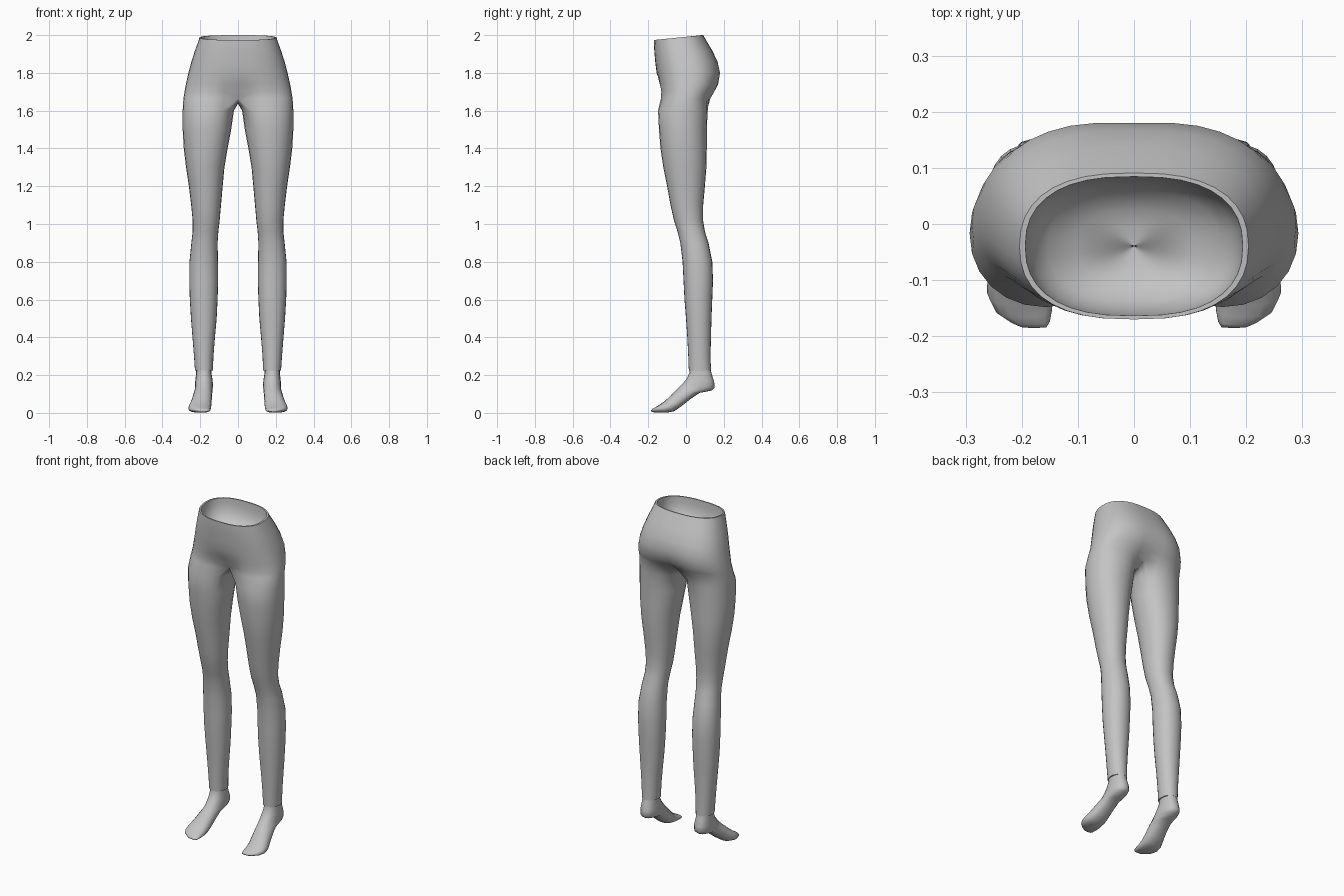
import bpy, bmesh, math

if "Cube" in bpy.data.objects:
    bpy.data.objects.remove(bpy.data.objects["Cube"])

N = 24          # sides of a leg ring
HALF = 19       # ring points shared with half of the pelvis (front centre to back centre)

fabric = bpy.data.materials.new("soft_grey")
fabric.diffuse_color = (0.55, 0.55, 0.55, 1)
fabric.use_nodes = True
fabric.node_tree.nodes["Principled BSDF"].inputs["Base Color"].default_value = fabric.diffuse_color


def spow(v, e):
    return math.copysign(abs(v) ** e, v)


def loft(bm, a, b, closed):
    n = len(a)
    for i in range(n if closed else n - 1):
        j = (i + 1) % n
        bm.faces.new((a[i], a[j], b[j], b[i]))


def finish(bm, name, angle):
    """Weld, smooth and mirror one side into a full part."""
    bmesh.ops.remove_doubles(bm, verts=bm.verts, dist=0.0003)
    bmesh.ops.recalc_face_normals(bm, faces=bm.faces)
    mesh = bpy.data.meshes.new(name)
    bm.to_mesh(mesh)
    bm.free()
    mesh.materials.append(fabric)
    ob = bpy.data.objects.new(name, mesh)
    bpy.context.collection.objects.link(ob)
    bpy.ops.object.select_all(action='DESELECT')
    ob.select_set(True)
    bpy.context.view_layer.objects.active = ob
    bpy.ops.object.shade_smooth_by_angle(angle=math.radians(angle))
    m = ob.modifiers.new("mirror", 'MIRROR')
    m.use_clip = True
    m.merge_threshold = 0.0005
    return ob


# Leg sections: z, inner x, outer x, front y, back y
LEG = [
    (1.60, .022, .293, -.148, .115), (1.50, .036, .293, -.143, .110),
    (1.40, .055, .287, -.135, .110), (1.30, .072, .275, -.120, .108),
    (1.20, .081, .260, -.100, .100), (1.10, .090, .248, -.082, .091),
    (1.02, .097, .240, -.064, .090), (0.96, .104, .240, -.045, .100),
    (0.90, .108, .247, -.030, .119), (0.80, .106, .257, -.018, .139),
    (0.70, .105, .258, -.013, .143), (0.60, .108, .255, -.008, .139),
    (0.50, .113, .249, .000, .135), (0.40, .122, .241, .007, .132),
    (0.30, .130, .233, .012, .130), (0.225, .133, .228, .015, .132),
    (0.225, .139, .222, .021, .126),     # turned-in hem
]

# Pelvis sections: z, half width, front y, back y, front dip, back dip, forward tilt
PELVIS = [
    (1.665, .289, -.142, .138, .055, .045, 0),
    (1.70, .283, -.140, .158, .036, .022, 0),
    (1.74, .276, -.146, .176, .014, .010, 0),
    (1.80, .263, -.155, .184, 0, .004, .004),
    (1.86, .248, -.162, .167, 0, 0, .010),
    (1.92, .230, -.167, .138, 0, 0, .016),
    (1.97, .213, -.170, .108, 0, 0, .022),
    (2.00, .204, -.170, .091, 0, 0, .026),
]


def pelvis_row(bm, z, hw, yf, yb, dipf, dipb, tilt):
    cy, ry, row = (yf + yb) / 2, (yb - yf) / 2, []
    for i in range(HALF):
        t = -math.pi / 2 + math.pi * i / (HALF - 1)
        x = 0 if i in (0, HALF - 1) else hw * spow(math.cos(t), .78)
        s = spow(math.sin(t), .85)
        dip = math.exp(-(x / .07) ** 2) * (dipf if s < 0 else -dipb)
        row.append(bm.verts.new((x, cy + ry * s + dip, z - tilt * (1 - s) / 2)))
    return row


# Leggings: pelvis, crotch bridge, leg and hem
bm = bmesh.new()
rows = [pelvis_row(bm, *p) for p in PELVIS]
for a, b in zip(rows, rows[1:]):
    loft(bm, a, b, False)

front, back = rows[0][0].co, rows[0][-1].co
crotch = []
for k in range(1, N - HALF + 1):
    t = k / (N - HALF + 1)
    p = back.lerp(front, t)
    crotch.append(bm.verts.new((0, p.y, p.z - .028 * math.sin(math.pi * t))))
prev = rows[0] + crotch
for z, xi, xo, yf, yb in LEG:
    ring = []
    for i in range(N):
        t = math.radians(225) + 2 * math.pi * i / N
        ring.append(bm.verts.new(((xi + xo) / 2 + (xo - xi) / 2 * spow(math.cos(t), .95),
                                  (yf + yb) / 2 + (yb - yf) / 2 * spow(math.sin(t), .95), z)))
    loft(bm, prev, ring, True)
    prev = ring

# Waistband rim and hollow inside the waist
z, hw, yf, yb, _, _, tilt = PELVIS[-1]
prev = rows[-1]
cy = (yf + yb) / 2
for s, depth in ((.95, 0), (.94, .04), (.88, .08), (.75, .115), (.5, .14), (.25, .15), (.0, .153)):
    row = pelvis_row(bm, z - depth, hw * s, cy + (yf - cy) * s, cy + (yb - cy) * s, 0, 0, tilt)
    loft(bm, prev, row, False)
    prev = row
bmesh.ops.dissolve_degenerate(bm, dist=0.0002, edges=bm.edges)
finish(bm, "leggings", 55)

# Foot sections: top y z, sole y z, inner x, outer x
FOOT = [
    (.022, .245, .127, .245, .142, .220), (.018, .212, .138, .200, .140, .222),
    (.003, .180, .149, .165, .134, .226), (-.022, .150, .152, .135, .133, .228),
    (-.042, .130, .135, .118, .134, .229), (-.060, .112, .072, .106, .136, .233),
    (-.080, .094, .022, .072, .138, .241), (-.100, .074, -.025, .035, .140, .251),
    (-.120, .057, -.062, .009, .142, .261), (-.145, .040, -.100, .001, .144, .262),
    (-.166, .028, -.140, .001, .146, .248), (-.180, .020, -.168, .002, .150, .220),
    (-.185, .013, -.183, .006, .156, .200),
]
bm = bmesh.new()
prev = None
for yt, zt, ys, zs, xi, xo in FOOT:
    ring = []
    for i in range(16):
        t = 2 * math.pi * i / 16
        f = (1 - spow(math.cos(t), .9)) / 2          # 0 on the instep, 1 on the sole
        ring.append(bm.verts.new(((xi + xo) / 2 + (xo - xi) / 2 * spow(math.sin(t), .85),
                                  yt + (ys - yt) * f, zt + (zs - zt) * f)))
    if prev:
        loft(bm, prev, ring, True)
    else:
        bm.faces.new(ring)
    prev = ring
bm.faces.new(prev)
finish(bm, "feet", 60)
